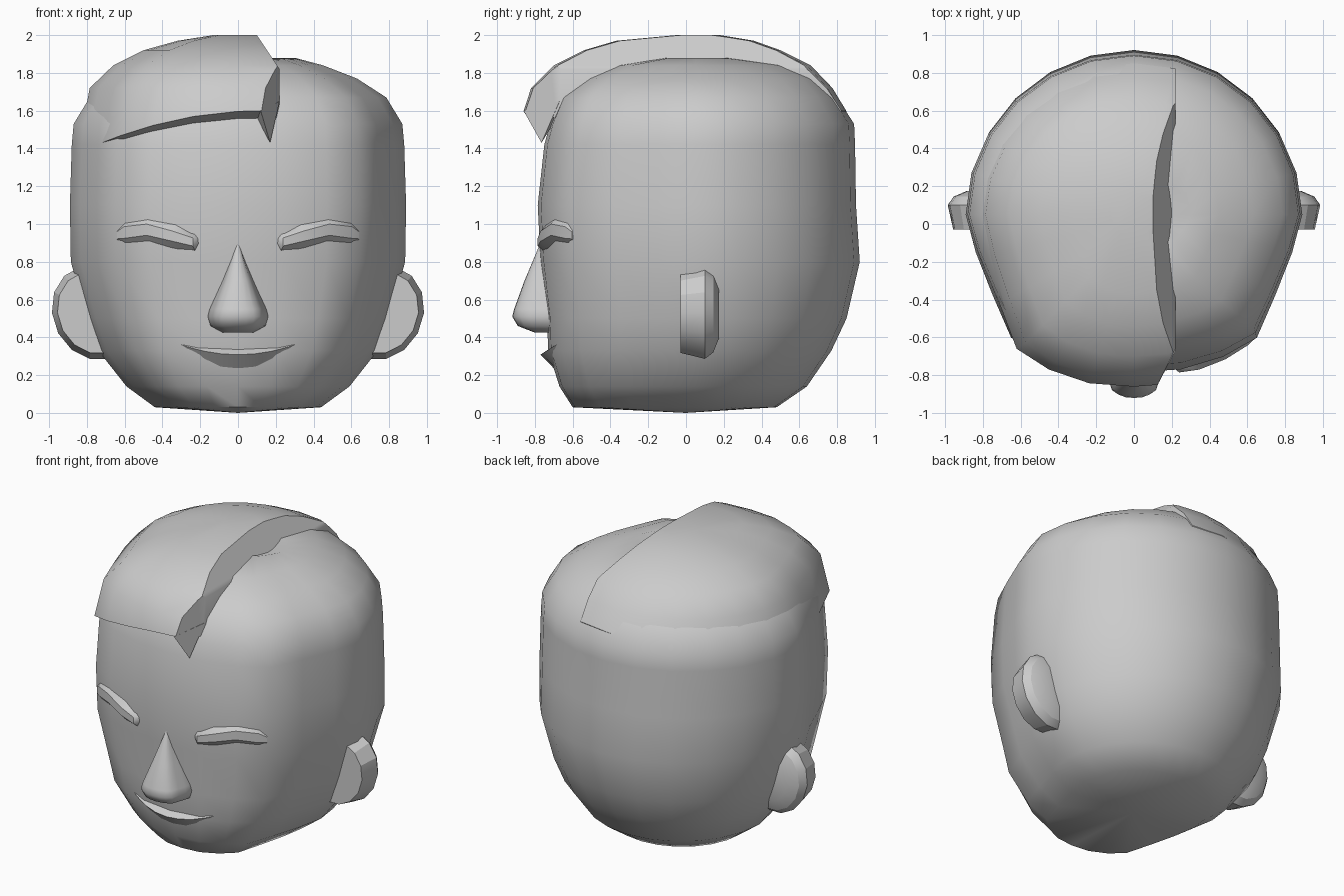
import bpy, bmesh, math
from mathutils import Vector

cube = bpy.data.objects.get("Cube")
if cube:
    bpy.data.objects.remove(cube)

grey = bpy.data.materials.new("plain grey")
grey.use_nodes = True
colour = (0.6, 0.6, 0.6, 1)
grey.diffuse_color = colour
grey.node_tree.nodes["Principled BSDF"].inputs["Base Color"].default_value = colour


def loft(bm, rings, cap_points=(None, None)):
    """Skin closed rings; ends are filled or fanned to a centre point."""
    rows = [[bm.verts.new(p) for p in ring] for ring in rings]
    n = len(rows[0])
    for a, b in zip(rows, rows[1:]):
        for i in range(n):
            j = (i + 1) % n
            bm.faces.new((a[i], a[j], b[j], b[i]))
    for row, point in zip((rows[0], rows[-1]), cap_points):
        if point is None:
            bm.faces.new(row)
        else:
            centre = bm.verts.new(point)
            for i in range(n):
                bm.faces.new((row[i], row[(i + 1) % n], centre))


def finish(name, bm, angle=45):
    bmesh.ops.recalc_face_normals(bm, faces=bm.faces)
    mesh = bpy.data.meshes.new(name)
    bm.to_mesh(mesh)
    bm.free()
    mesh.materials.append(grey)
    obj = bpy.data.objects.new(name, mesh)
    bpy.context.collection.objects.link(obj)
    bpy.ops.object.select_all(action='DESELECT')
    obj.select_set(True)
    bpy.context.view_layer.objects.active = obj
    bpy.ops.object.shade_smooth_by_angle(angle=math.radians(angle))
    return obj


# Head plan: round back, tapered front with a flattened face
half = [(math.sin(math.radians(a)), math.cos(math.radians(a))) for a in range(0, 91, 15)]
half += [(.94, -.24), (.84, -.51), (.73, -.78), (.53, -.90), (.28, -.98), (0, -1)]
plan = half + [(-x, y) for x, y in half[-2:0:-1]]


def plan_ring(z, width, front, back, mid=.05):
    return [Vector((x * width, mid + y * (back - mid if y > 0 else mid - front), z))
            for x, y in plan]


# Skull
skull_rings = [(.03, .44, -.60, .48), (.14, .59, -.67, .64), (.33, .74, -.73, .77),
               (.50, .80, -.735, .85), (.80, .885, -.77, .92), (1.1, .89, -.785, .90),
               (1.42, .88, -.75, .895), (1.53, .87, -.72, .89), (1.67, .785, -.66, .80),
               (1.77, .63, -.53, .70), (1.84, .45, -.38, .55), (1.88, .30, -.12, .25)]
bm = bmesh.new()
loft(bm, [plan_ring(*r) for r in skull_rings], ((0, 0, 0), (0, .05, 1.8)))
finish("head", bm, 50)

# Swept hair: a larger dome, cut along the parting
hair_rings = [(1.56, .82, -.70, .83), (1.60, .85, -.86, .85), (1.72, .785, -.82, .775),
              (1.84, .66, -.70, .66), (1.92, .50, -.54, .50), (1.97, .32, -.37, .36),
              (2.0, .13, -.05, .18)]
rings = [plan_ring(*r) for r in hair_rings]
for ring in rings[:2]:
    for p in ring:
        p.z -= .24 * min(0, p.x - .12) ** 2
bm = bmesh.new()
loft(bm, rings)
for point, normal in (((.1, 0, 2), (.18, 0, .12)), ((.22, 0, 1.8), (1, 0, 0)),
                      ((.12, -.86, 1.6), (2, -1, 0))):
    cut = bmesh.ops.bisect_plane(bm, geom=bm.verts[:] + bm.edges[:] + bm.faces[:],
                                 plane_co=point, plane_no=Vector(normal).normalized(),
                                 clear_outer=True)
    edges = [e for e in cut["geom_cut"] if isinstance(e, bmesh.types.BMEdge)]
    bmesh.ops.holes_fill(bm, edges=edges, sides=0)
finish("swept_hair", bm, 40)

# Pointed tip of the fringe
bm = bmesh.new()
tip = [(.12, -.86, 1.6), (.17, -.765, 1.43), (.22, -.67, 1.65), (.08, -.66, 1.6)]
for p in tip:
    bm.verts.new(p)
bmesh.ops.convex_hull(bm, input=bm.verts[:])
finish("fringe_tip", bm, 20)

# Nose
nose_rings = [(.89, .01, -.775), (.70, .085, -.855), (.55, .15, -.91), (.51, .16, -.92),
              (.46, .145, -.89), (.425, .08, -.80)]
bm = bmesh.new()
loft(bm, [plan_ring(z, w, f, -.6, -.73) for z, w, f in nose_rings])
finish("nose", bm)

# Lower lip: a wedge that tapers to the mouth corners
bm = bmesh.new()
lip = []
for i in range(-4, 5):
    t = i / 4
    k = 1 - t * t
    x, z = .36 * t, .385 - .015 * k
    y = -.65 - .03 * k
    lip.append([(x, y, z), (x, y - .002 - .088 * k, z - .002 - .06 * k),
                (x, y - .02 * k, z - .004 - .13 * k)])
loft(bm, lip)
finish("lower_lip", bm, 30)

# Ears and brows, one pair each
brow_path = [(.185, -.72, .91, .025), (.215, -.725, .905, .052), (.32, -.71, .935, .065),
             (.46, -.655, .97, .072), (.58, -.58, .955, .075), (.62, -.55, .94, .045)]
for side, s in (("left", 1), ("right", -1)):
    bm = bmesh.new()
    ear = []
    for y, scale in ((-.03, .87), (.10, 1), (.145, .86), (.175, .55)):
        ring = []
        for i in range(14):
            a = math.tau * i / 14
            dz = .25 * scale * math.sin(a)
            ring.append((s * (.76 + .225 * scale * math.cos(a) + .1 * dz), y, .53 + dz))
        ear.append(ring)
    loft(bm, ear)
    finish(side + "_ear", bm, 25)

    bm = bmesh.new()
    brow = []
    for x, y, z, r in brow_path:
        ring = []
        for i in range(8):
            a = math.tau * (i + .5) / 8
            d = .065 * math.cos(a) * min(1, r / .05)
            ring.append((s * (x - .4 * d), y + d, z + 1.08 * r * math.sin(a)))
        brow.append(ring)
    loft(bm, brow)
    finish(side + "_brow", bm, 35)
